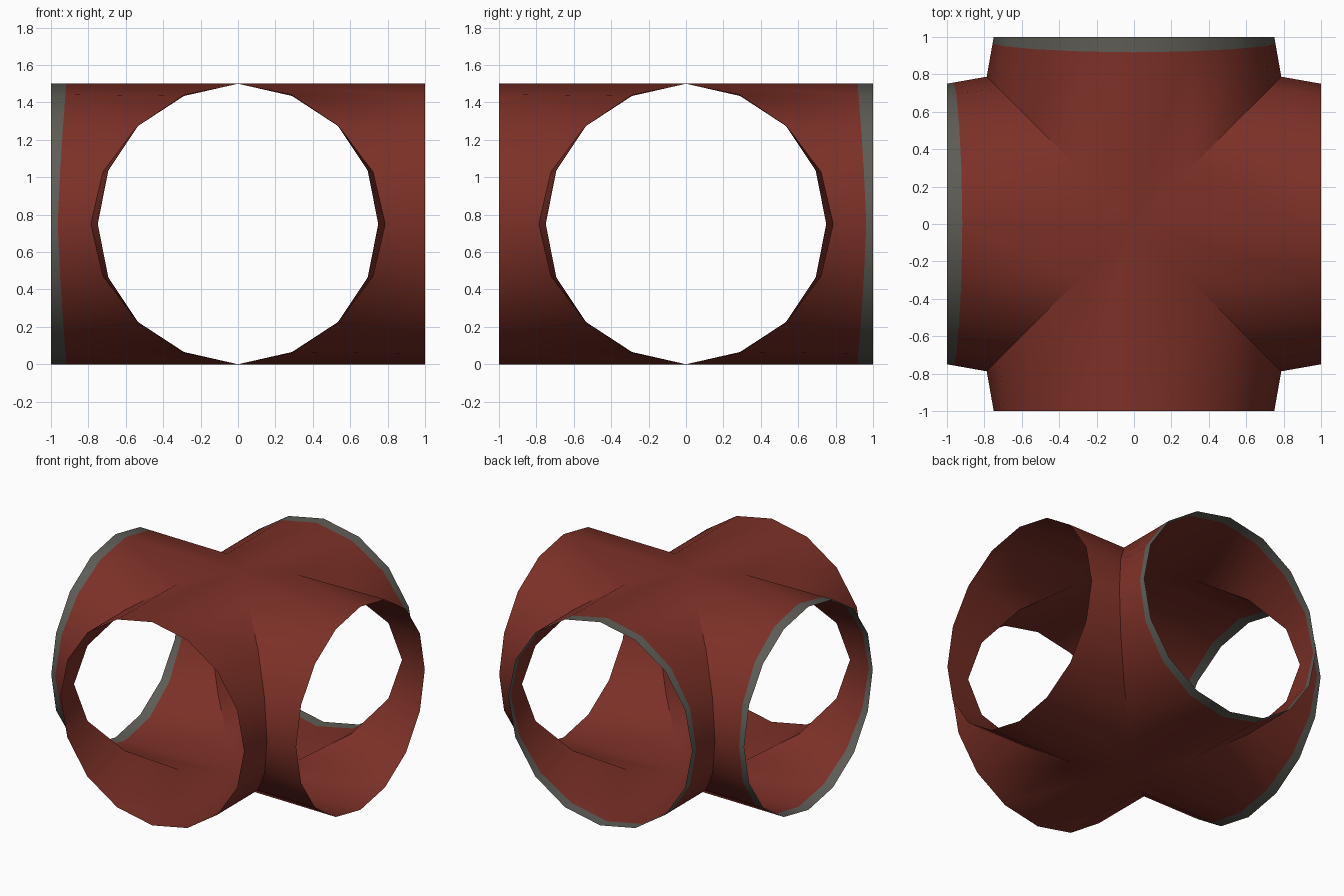
import bpy, bmesh
from math import sin, cos, pi
from mathutils import Matrix

if "Cube" in bpy.data.objects:
    bpy.data.objects.remove(bpy.data.objects["Cube"])

R, N = 0.75, 16


def material(name, rgb):
    m = bpy.data.materials.new(name)
    m.diffuse_color = (*rgb, 1)
    m.use_nodes = True
    m.node_tree.nodes["Principled BSDF"].inputs["Base Color"].default_value = m.diffuse_color
    return m


red = material("brick red", (0.2, 0.03, 0.02))
grey = material("warm grey", (0.11, 0.107, 0.092))

bm = bmesh.new()


def add_arm(quarter_turns, banded):
    """One open tube arm along +x, mitred at the diagonals, then turned about z."""
    rot = Matrix.Rotation(quarter_turns * pi / 2, 3, 'Z')
    rings = [[], [], []]
    for k in range(N):
        t = 2 * pi * k / N
        y, z = R * sin(t), R + R * cos(t)
        ys = y * (1 + 0.05 * sin(t) ** 2)       # slight flare at the seam
        zs = z - 0.012 * sin(2 * t) * (1 if sin(t) > 0 else -1)
        w = 0.036 + 0.046 * abs(cos(t)) ** 1.3  # painted rim width
        f = w / (1 - abs(ys))
        band = (1 - w, y + (ys - y) * f, z + (zs - z) * f)
        for ring, co in zip(rings, ((1, y, z), band, (abs(ys), ys, zs))):
            ring.append(bm.verts.new(rot @ Matrix.Translation(co).translation))
    for row in range(2):
        a, b = rings[row], rings[row + 1]
        for k in range(N):
            j = (k + 1) % N
            f = bm.faces.new((a[k], a[j], b[j], b[k]))
            f.smooth = True
            f.material_index = 1 if banded and row == 0 else 0


# four arms; the back and left ends carry a grey rim
for q, banded in enumerate((False, True, True, False)):
    add_arm(q, banded)
bmesh.ops.remove_doubles(bm, verts=bm.verts, dist=0.0005)

mesh = bpy.data.meshes.new("pipe_cross")
bm.to_mesh(mesh)
bm.free()
mesh.materials.append(red)
mesh.materials.append(grey)
obj = bpy.data.objects.new("pipe_cross", mesh)
bpy.context.collection.objects.link(obj)
bpy.context.view_layer.objects.active = obj
obj.select_set(True)
bpy.ops.object.shade_smooth_by_angle(angle=0.55)
